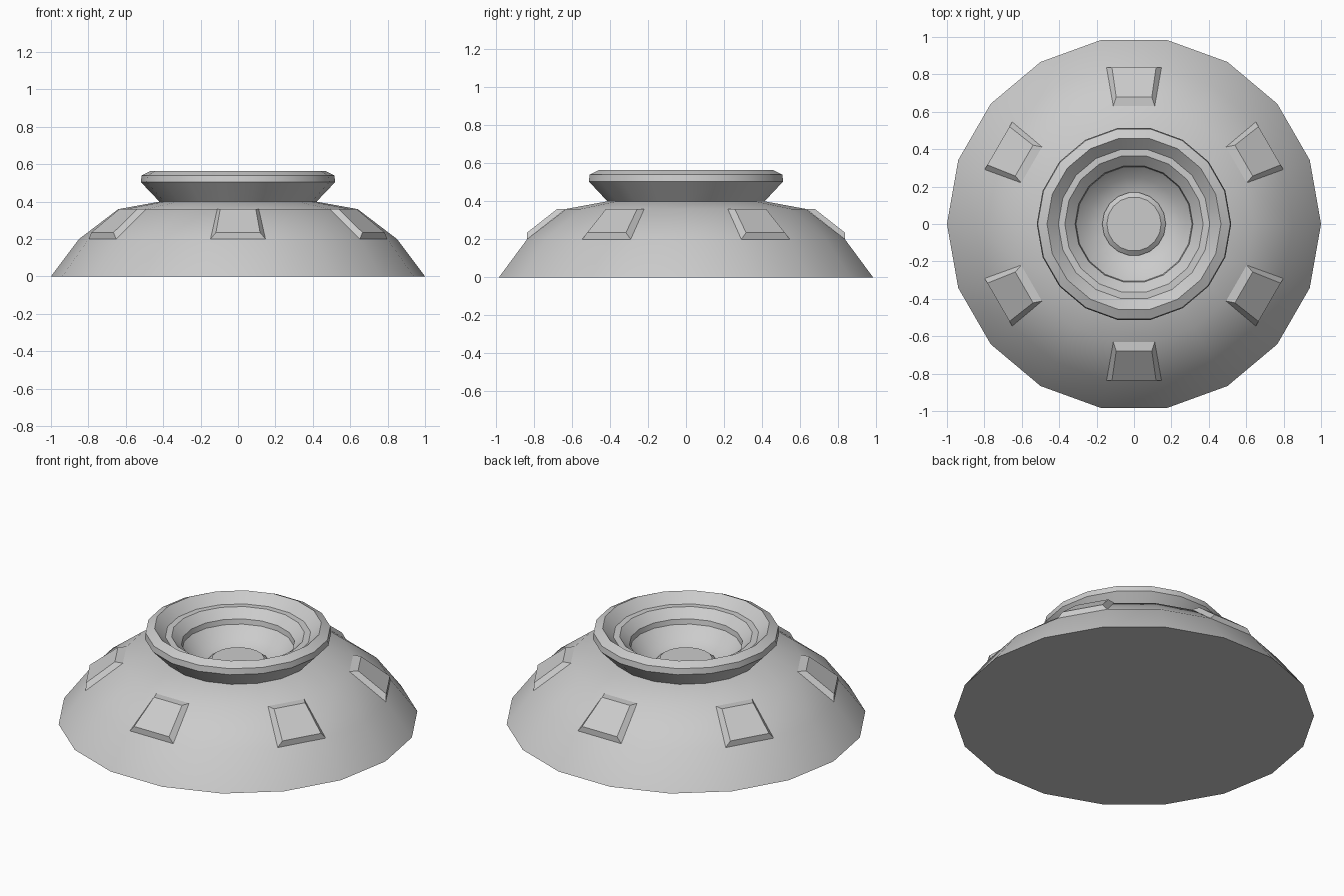
import bpy, bmesh, math
from mathutils import Matrix

if "Cube" in bpy.data.objects:
    bpy.data.objects.remove(bpy.data.objects["Cube"])

SIDES = 18


def finish(name, bm, angle=32):
    bmesh.ops.recalc_face_normals(bm, faces=bm.faces)
    mesh = bpy.data.meshes.new(name)
    bm.to_mesh(mesh)
    bm.free()
    obj = bpy.data.objects.new(name, mesh)
    bpy.context.collection.objects.link(obj)
    bpy.ops.object.select_all(action='DESELECT')
    obj.select_set(True)
    bpy.context.view_layer.objects.active = obj
    if angle:
        bpy.ops.object.shade_smooth_by_angle(angle=math.radians(angle))
    return obj


def lathe(name, profile, cap_first=False, cap_last=False, closed=False):
    """Revolve (radius, height) points around z."""
    bm = bmesh.new()
    rings = []
    for r, z in profile:
        rings.append([bm.verts.new((r * math.cos(2 * math.pi * i / SIDES),
                                    r * math.sin(2 * math.pi * i / SIDES), z))
                      for i in range(SIDES)])
    pairs = list(zip(rings, rings[1:]))
    if closed:
        pairs.append((rings[-1], rings[0]))
    for a, b in pairs:
        for i in range(SIDES):
            j = (i + 1) % SIDES
            bm.faces.new((a[i], a[j], b[j], b[i]))
    if cap_first:
        bm.faces.new(rings[0][::-1])
    if cap_last:
        bm.faces.new(rings[-1])
    return finish(name, bm)


# Body: dome, flared collar, stepped opening and bowl in one closed revolve
lathe("body", [(1.0, 0), (0.85, 0.2), (0.64, 0.36), (0.42, 0.40),
               (0.52, 0.505), (0.515, 0.54), (0.465, 0.565),
               (0.405, 0.51), (0.37, 0.51), (0.315, 0.46), (0.31, 0.43),
               (0.25, 0.37), (0.17, 0.335), (0.08, 0.325)],
      cap_first=True, cap_last=True)

# Round button in the middle of the bowl
lathe("centre_button", [(0.17, 0.31), (0.17, 0.345), (0.145, 0.365)],
      cap_first=True, cap_last=True)


# Six raised bevelled plates, each covering one facet of the dome
def plate(name, angle):
    bm = bmesh.new()
    base = [(-0.147, -0.837, 0.2), (0.147, -0.837, 0.2),
            (0.111, -0.632, 0.36), (-0.111, -0.632, 0.36)]
    top = [(-0.118, -0.837, 0.235), (0.118, -0.837, 0.235),
           (0.095, -0.678, 0.36), (-0.095, -0.678, 0.36)]
    lo = [bm.verts.new(p) for p in base]
    hi = [bm.verts.new(p) for p in top]
    bm.faces.new(hi)
    bm.faces.new(lo[::-1])
    for i in range(4):
        j = (i + 1) % 4
        bm.faces.new((lo[i], lo[j], hi[j], hi[i]))
    bmesh.ops.rotate(bm, verts=bm.verts,
                     matrix=Matrix.Rotation(angle, 3, 'Z'))
    finish(name, bm, None)


for k in range(6):
    plate(f"side_plate_{k + 1}", k * math.pi / 3)
